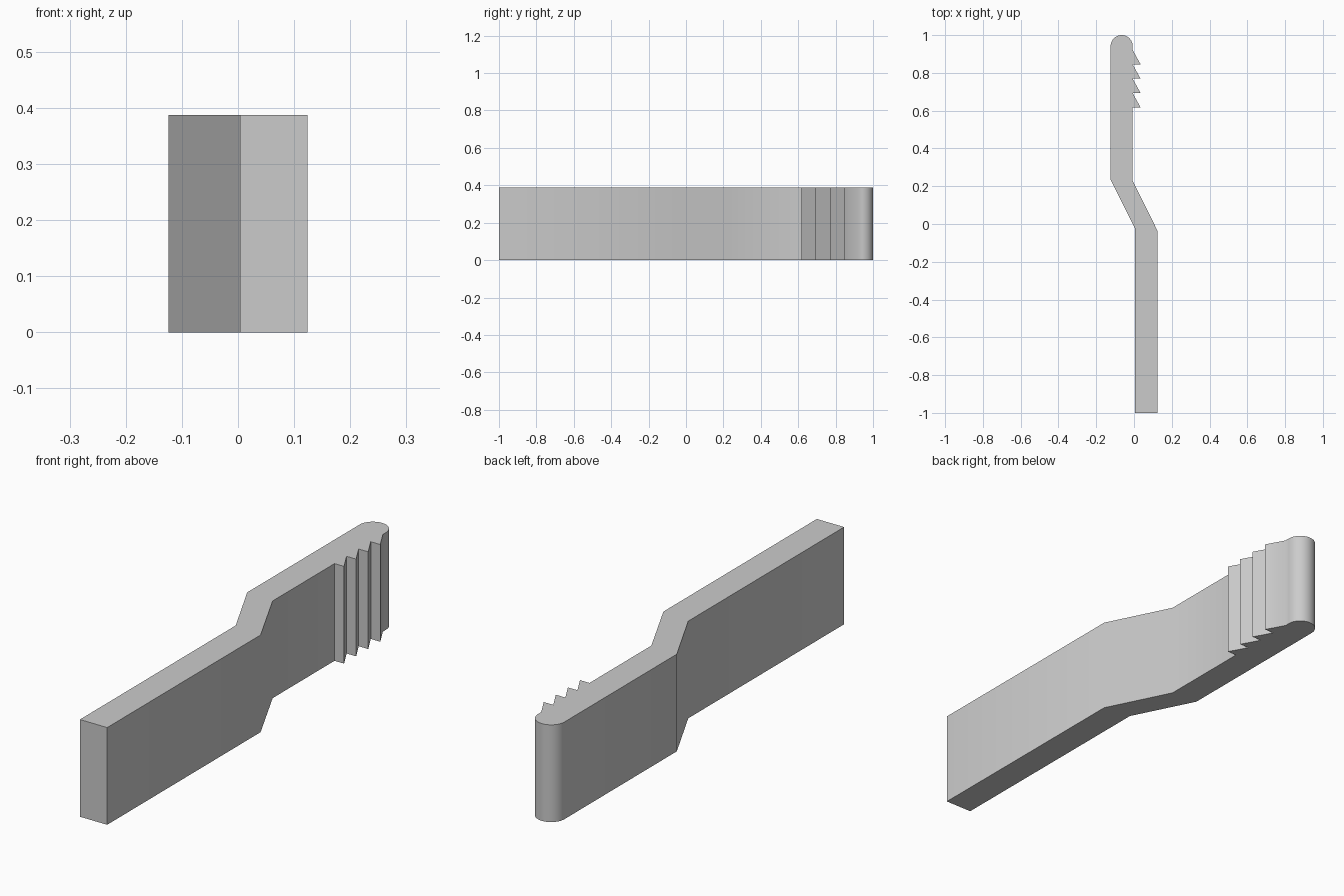
import bpy, bmesh, math

cube = bpy.data.objects.get("Cube")
if cube:
    bpy.data.objects.remove(cube, do_unlink=True)

HEIGHT = 0.387
LEFT_X, RIGHT_X = -0.124, -0.007     # sides of the offset tip section
TOOTH_START, TOOTH_STEP, TEETH, TOOTH_X = 0.617, 0.076, 4, 0.035

# Handle and cranked middle, up the toothed side
profile = [(0.004, -1), (0.124, -1), (0.124, -0.035), (RIGHT_X, 0.228)]

# Saw teeth
for i in range(TEETH):
    y = TOOTH_START + i * TOOTH_STEP
    profile += [(RIGHT_X, y), (TOOTH_X, y)]
profile.append((RIGHT_X, TOOTH_START + TEETH * TOOTH_STEP))

# Rounded tip
radius = (RIGHT_X - LEFT_X) / 2
centre = (RIGHT_X + LEFT_X) / 2
STEPS = 24
for i in range(STEPS + 1):
    a = math.pi * i / STEPS
    profile.append((centre + radius * math.cos(a), 1 - radius + radius * math.sin(a)))

# Back down the plain side
profile += [(LEFT_X, 0.235), (0.004, -0.02)]

# Extrude the outline into a solid
bm = bmesh.new()
base = bm.faces.new([bm.verts.new((x, y, 0)) for x, y in profile])
top = bmesh.ops.extrude_face_region(bm, geom=[base], use_keep_orig=True)
bmesh.ops.translate(bm, vec=(0, 0, HEIGHT),
                    verts=[v for v in top["geom"] if isinstance(v, bmesh.types.BMVert)])
bmesh.ops.recalc_face_normals(bm, faces=bm.faces)
mesh = bpy.data.meshes.new("toothed_lever")
bm.to_mesh(mesh)
bm.free()
lever = bpy.data.objects.new("toothed_lever", mesh)
bpy.context.collection.objects.link(lever)

# Plain grey material
grey = bpy.data.materials.new("light_grey")
grey.use_nodes = True
colour = (0.6, 0.6, 0.6, 1)
grey.diffuse_color = colour
grey.node_tree.nodes["Principled BSDF"].inputs["Base Color"].default_value = colour
mesh.materials.append(grey)

# Smooth the round tip and soft bends, keep corners sharp
bpy.ops.object.select_all(action="DESELECT")
lever.select_set(True)
bpy.context.view_layer.objects.active = lever
bpy.ops.object.shade_smooth_by_angle(angle=math.radians(30))
